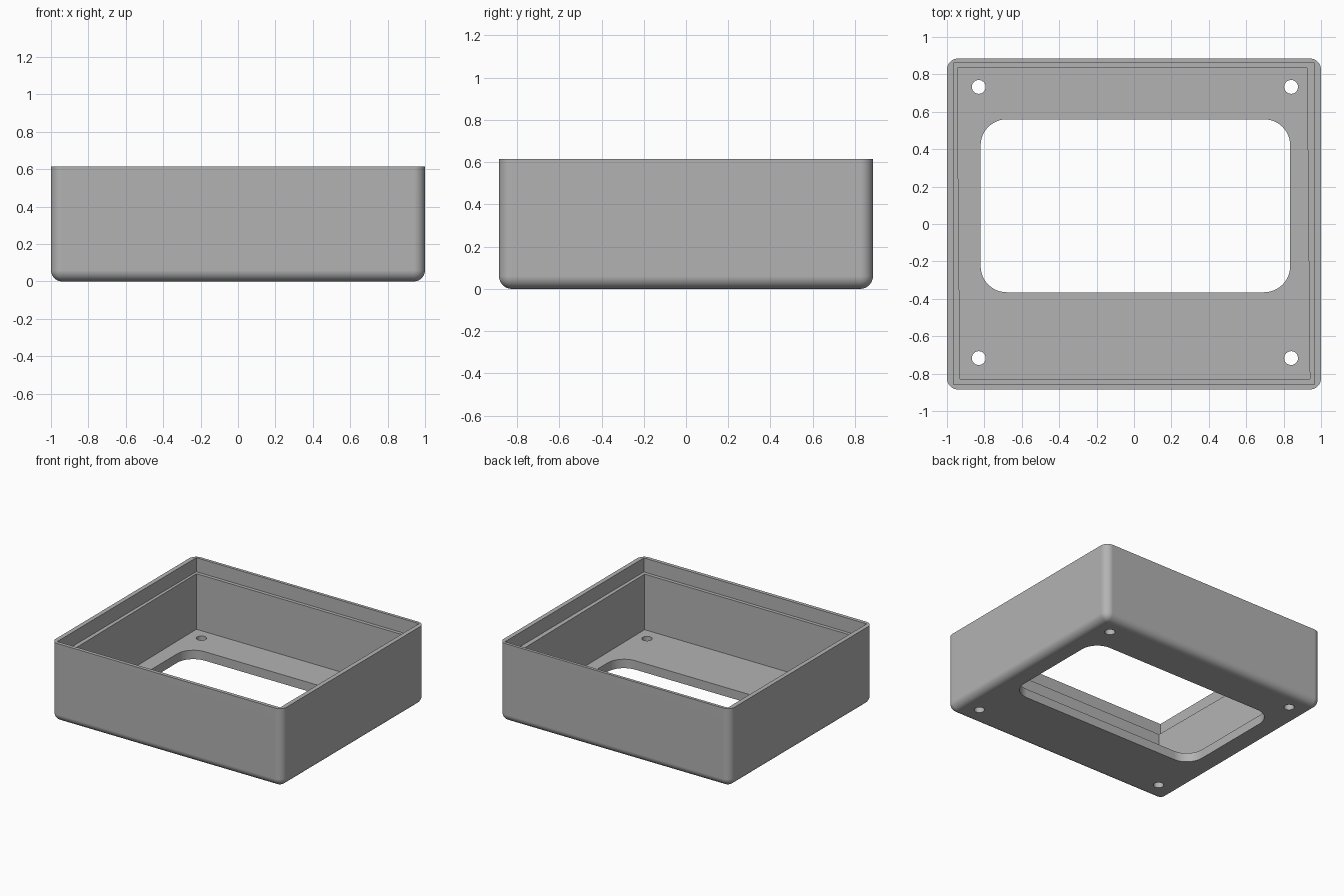
import bpy, bmesh, math

if "Cube" in bpy.data.objects:
    bpy.data.objects.remove(bpy.data.objects["Cube"])

HX, HY, H = 1.0, 0.885, 0.615
FLOOR, LEDGE, FILLET = 0.07, 0.505, 0.06

grey = bpy.data.materials.new("plain grey")
grey.use_nodes = True
grey.diffuse_color = (0.45, 0.45, 0.45, 1)
grey.node_tree.nodes["Principled BSDF"].inputs["Base Color"].default_value = grey.diffuse_color


def prism(name, outline, z0, z1):
    """Solid with the given plan outline between two heights."""
    bm = bmesh.new()
    face = bm.faces.new([bm.verts.new((x, y, z0)) for x, y in outline])
    top = bmesh.ops.extrude_face_region(bm, geom=[face])["geom"]
    bmesh.ops.translate(bm, vec=(0, 0, z1 - z0),
                        verts=[v for v in top if isinstance(v, bmesh.types.BMVert)])
    bmesh.ops.recalc_face_normals(bm, faces=bm.faces)
    mesh = bpy.data.meshes.new(name)
    bm.to_mesh(mesh)
    bm.free()
    mesh.materials.append(grey)
    obj = bpy.data.objects.new(name, mesh)
    bpy.context.collection.objects.link(obj)
    return obj


def rect(x0, x1, y0, y1):
    return [(x0, y0), (x1, y0), (x1, y1), (x0, y1)]


def arc(cx, cy, r, start, sweep, steps):
    return [(cx + r * math.cos(start + sweep * i / steps),
             cy + r * math.sin(start + sweep * i / steps)) for i in range(steps + 1)]


def rounded_rect(x0, x1, y0, y1, r):
    centres = [(x1 - r, y1 - r), (x0 + r, y1 - r), (x0 + r, y0 + r), (x1 - r, y0 + r)]
    return [p for i, (cx, cy) in enumerate(centres)
            for p in arc(cx, cy, r, i * math.pi / 2, math.pi / 2, 12)]


# Outer block with rounded uprights and underside, sharp at the rim
case = prism("open_case", rect(-HX, HX, -HY, HY), 0, H)
bm = bmesh.new()
bm.from_mesh(case.data)
edges = [e for e in bm.edges if min(v.co.z for v in e.verts) < H / 2]
bmesh.ops.bevel(bm, geom=edges, offset=FILLET, segments=10, profile=0.5, affect='EDGES')
bm.to_mesh(case.data)
bm.free()

# Stepped rim, slightly skewed cavity, window and four screw holes
cavity = [(-0.93, -0.83), (0.94, -0.83), (0.925, 0.835), (-0.945, 0.835)]
cutters = [
    prism("rim_cutter", rect(-0.965, 0.965, -0.857, 0.862), LEDGE, H + 0.1),
    prism("cavity_cutter", cavity, FLOOR, H + 0.1),
    prism("window_cutter", rounded_rect(-0.82, 0.835, -0.365, 0.56, 0.14), -0.1, H),
]
for x in (-0.83, 0.84):
    for y in (-0.717, 0.733):
        outline = arc(x, y, 0.037, 0, 2 * math.pi, 32)[:-1]
        cutters.append(prism("screw_hole_cutter", outline, -0.1, 0.2))

bpy.ops.object.select_all(action='DESELECT')
bpy.context.view_layer.objects.active = case
case.select_set(True)
for cutter in cutters:
    cutter.hide_render = True
    cut = case.modifiers.new("cut", 'BOOLEAN')
    cut.operation, cut.solver, cut.object = 'DIFFERENCE', 'EXACT', cutter
    bpy.ops.object.modifier_apply(modifier=cut.name)
    bpy.data.objects.remove(cutter)

# Smooth fillets with clean flat walls
bpy.ops.object.shade_smooth_by_angle(angle=math.radians(30))
weighted = case.modifiers.new("even_shading", 'WEIGHTED_NORMAL')
weighted.keep_sharp = True
